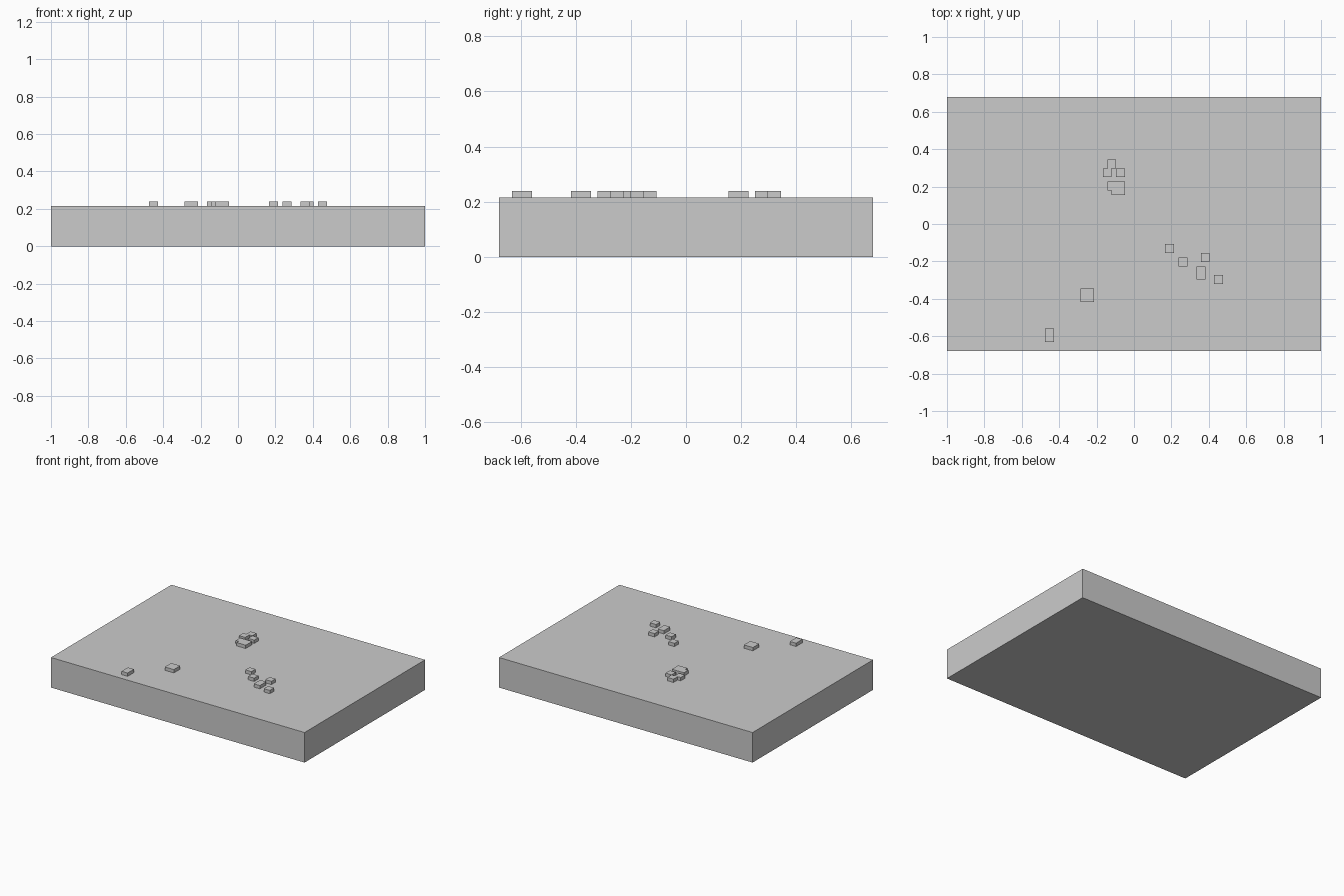
import bpy, bmesh
from mathutils import Matrix, Vector

if "Cube" in bpy.data.objects:
    bpy.data.objects.remove(bpy.data.objects["Cube"])

# Everything sits on a square grid: 84 x 57 cells, slab 9 cells high
CELL = 2 / 84
NX, NY, SLAB_H = 84, 57, 9


def grid_box(name, x0, x1, y0, y1, z0, z1):
    """Box given by its cell bounds, counted from the front left corner."""
    centre = Vector(((x0 + x1 - NX) / 2, (y0 + y1 - NY) / 2, (z0 + z1) / 2)) * CELL
    size = Vector((x1 - x0, y1 - y0, z1 - z0)) * CELL
    bm = bmesh.new()
    bmesh.ops.create_cube(bm, size=1, matrix=Matrix.LocRotScale(None, None, size))
    mesh = bpy.data.meshes.new(name)
    bm.to_mesh(mesh)
    bm.free()
    obj = bpy.data.objects.new(name, mesh)
    obj.location = centre
    bpy.context.collection.objects.link(obj)
    return obj


# Ground slab
grid_box("ground_slab", 0, NX, 0, NY, 0, SLAB_H)

# Raised stones, one cell high: (x, y, width, depth) in cells
stones = {
    "cluster_stone": [(36, 41, 2, 2), (35, 39, 2, 2), (38, 39, 2, 2),
                      (36, 36, 1, 2), (37, 35, 3, 3)],
    "right_stone": [(49, 22, 2, 2), (52, 19, 2, 2), (56, 16, 2, 3),
                    (57, 20, 2, 2), (60, 15, 2, 2)],
    "front_stone": [(30, 11, 3, 3), (22, 2, 2, 3)],
}
for group, items in stones.items():
    for i, (x, y, w, d) in enumerate(items, 1):
        grid_box(f"{group}_{i}", x, x + w, y, y + d, SLAB_H, SLAB_H + 1)
